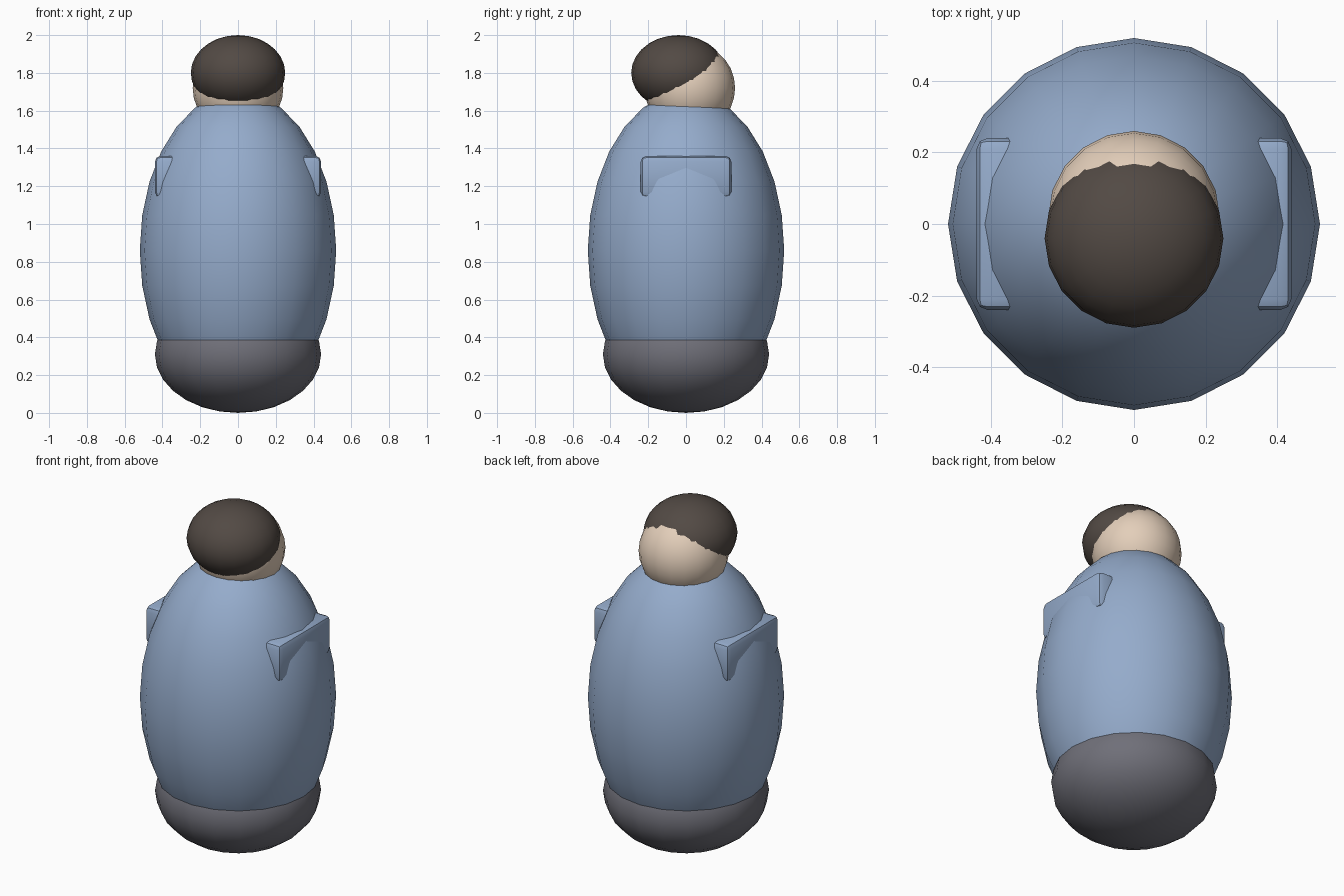
import bpy

if "Cube" in bpy.data.objects:
    bpy.data.objects.remove(bpy.data.objects["Cube"])


def material(name, rgb):
    m = bpy.data.materials.new(name)
    m.diffuse_color = (*rgb, 1)
    m.use_nodes = True
    m.node_tree.nodes["Principled BSDF"].inputs["Base Color"].default_value = m.diffuse_color
    return m


CLOTH = material("blue_cloth", (0.30, 0.41, 0.60))
DARK = material("dark_grey", (0.16, 0.16, 0.19))
SKIN = material("skin", (0.77, 0.62, 0.49))
HAIR = material("dark_brown", (0.085, 0.068, 0.058))


def ellipsoid(name, centre, radii, mat):
    bpy.ops.mesh.primitive_uv_sphere_add(segments=20, ring_count=14, radius=1, location=centre)
    ob = bpy.context.object
    ob.name = name
    ob.scale = radii
    bpy.ops.object.transform_apply(location=False, rotation=False, scale=True)
    bpy.ops.object.shade_smooth()
    ob.data.materials.append(mat)
    return ob


def rounded_box(name, centre, size, bevel, mat):
    bpy.ops.mesh.primitive_cube_add(size=1, location=centre)
    ob = bpy.context.object
    ob.name = name
    ob.scale = size
    bpy.ops.object.transform_apply(location=False, rotation=False, scale=True)
    mod = ob.modifiers.new("rounded_edges", 'BEVEL')
    mod.width = bevel
    mod.segments = 2
    bpy.ops.object.modifier_apply(modifier=mod.name)
    bpy.ops.object.shade_smooth_by_angle()
    ob.data.materials.append(mat)
    return ob


# Rounded base, body, head and hair
ellipsoid("base", (0, 0, 0.31), (0.44, 0.44, 0.31), DARK)
ellipsoid("body", (0, 0, 0.86), (0.52, 0.52, 0.84), CLOTH)
ellipsoid("head", (0, 0.02, 1.72), (0.24, 0.24, 0.24), SKIN)
ellipsoid("hair", (0, -0.04, 1.80), (0.25, 0.25, 0.20), HAIR)

# Stubby arms sunk into the sides of the body
for side, label in ((-1, "left"), (1, "right")):
    rounded_box(label + "_arm", (side * 0.35, 0, 1.25), (0.18, 0.48, 0.22), 0.03, CLOTH)
